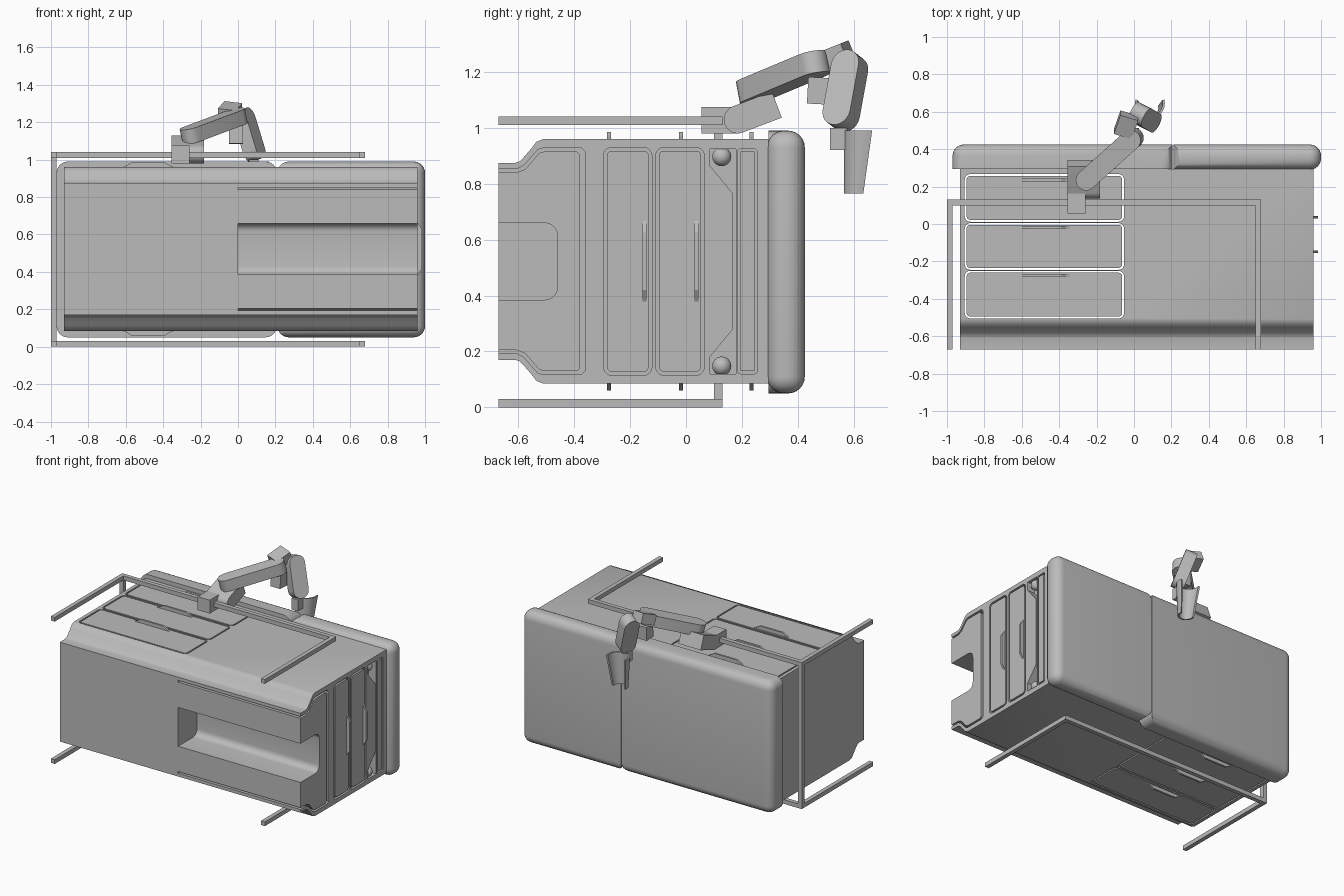
import bpy, bmesh, math
from mathutils import Vector

if "Cube" in bpy.data.objects:
    bpy.data.objects.remove(bpy.data.objects["Cube"])

grey = bpy.data.materials.new("plain_grey")
grey.diffuse_color = (0.5, 0.5, 0.5, 1)
grey.use_nodes = True
grey.node_tree.nodes["Principled BSDF"].inputs["Base Color"].default_value = grey.diffuse_color
MID = 0.5225  # mirror height of the cabinet


def finish(name, bm, smooth=False):
    bmesh.ops.recalc_face_normals(bm, faces=bm.faces)
    me = bpy.data.meshes.new(name)
    bm.to_mesh(me)
    bm.free()
    ob = bpy.data.objects.new(name, me)
    bpy.context.collection.objects.link(ob)
    me.materials.append(grey)
    if smooth:
        shade(ob)
    return ob


def shade(ob):
    bpy.ops.object.select_all(action='DESELECT')
    ob.select_set(True)
    bpy.context.view_layer.objects.active = ob
    bpy.ops.object.shade_smooth_by_angle(angle=math.radians(35))


def place(axis, p, t):
    return {'x': (t, p[0], p[1]), 'y': (p[0], t, p[1]), 'z': (p[0], p[1], t)}[axis]


def prism(name, pts, axis, lo, hi, smooth=False):
    bm = bmesh.new()
    a = [bm.verts.new(place(axis, p, lo)) for p in pts]
    b = [bm.verts.new(place(axis, p, hi)) for p in pts]
    bm.faces.new(a)
    bm.faces.new(b)
    for i in range(len(a)):
        j = (i + 1) % len(a)
        bm.faces.new((a[i], a[j], b[j], b[i]))
    return finish(name, bm, smooth)


def box(name, x0, x1, y0, y1, z0, z1):
    return prism(name, [(x0, y0), (x1, y0), (x1, y1), (x0, y1)], 'z', z0, z1)


def ring(name, outer, inner, axis, lo, hi):
    bm = bmesh.new()
    loops = [[bm.verts.new(place(axis, p, t)) for p in pts]
             for pts, t in ((outer, lo), (outer, hi), (inner, hi), (inner, lo))]
    n = len(outer)
    for k in range(4):
        a, b = loops[k], loops[(k + 1) % 4]
        for i in range(n):
            j = (i + 1) % n
            bm.faces.new((a[i], a[j], b[j], b[i]))
    return finish(name, bm)


def rounded(u0, u1, v0, v1, r, n=5):
    pts = []
    for cu, cv, s in ((u1 - r, v1 - r, 0), (u0 + r, v1 - r, 90), (u0 + r, v0 + r, 180), (u1 - r, v0 + r, 270)):
        for i in range(n + 1):
            t = math.radians(s + 90 * i / n)
            pts.append((cu + r * math.cos(t), cv + r * math.sin(t)))
    return pts


def panel_gap(u0, u1, v0, v1, axis, lo, hi, w=0.01, r=0.03):
    return ring("gap_cutter", rounded(u0, u1, v0, v1, r),
                rounded(u0 + w, u1 - w, v0 + w, v1 - w, r - w), axis, lo, hi)


def slab(name, a, b, side, width, thick, round_a=True, round_b=True):
    """Arm link from a to b, with round or square ends."""
    a, b, side = Vector(a), Vector(b), Vector(side)
    u = (b - a).normalized()
    w = (side - u * side.dot(u)).normalized()
    n = u.cross(w)
    r = width / 2

    def end(c, s, is_round):
        if not is_round:
            return [c - w * r * s, c + w * r * s]
        return [c + u * s * r * math.cos(t) + w * s * r * math.sin(t)
                for t in [math.radians(-90 + 15 * i) for i in range(13)]]
    pts = end(b, 1, round_b) + end(a, -1, round_a)
    bm = bmesh.new()
    f = bm.faces.new([bm.verts.new(p - n * thick / 2) for p in pts])
    ext = bmesh.ops.extrude_face_region(bm, geom=[f])['geom']
    bmesh.ops.translate(bm, vec=n * thick, verts=[v for v in ext if isinstance(v, bmesh.types.BMVert)])
    return finish(name, bm, True)


def cut(ob, cutters):
    bpy.context.view_layer.objects.active = ob
    for c in cutters:
        m = ob.modifiers.new("cut", 'BOOLEAN')
        m.operation, m.solver, m.object = 'DIFFERENCE', 'EXACT', c
        bpy.ops.object.modifier_apply(modifier=m.name)
        bpy.data.objects.remove(c)


def mirrored(half):
    return half + [(y, 2 * MID - z) for y, z in reversed(half)]


# Cabinet body: stepped front corners, hollow behind the drawer side
half = [(-0.67, 0.875), (-0.61, 0.875), (-0.59, 0.868), (-0.575, 0.885),
        (-0.55, 0.93), (-0.535, 0.95), (-0.51, 0.96), (0.295, 0.96)]
half[2] = (-0.595, 0.88)
half[3] = (-0.58, 0.895)
body = prism("cabinet_body", mirrored(half), 'x', -0.93, 0.96)
cutters = [box("hollow", -0.915, -0.04, -0.52, 0.28, 0.105, 0.94)]

# Front slot, running out through the right end
cutters.append(prism("slot", rounded(-0.85, -0.46, 0.385, 0.66, 0.045), 'x', 0, 1.1))

# Groove around the front sliding block
go = [(-0.75, 0.852), (-0.605, 0.852), (-0.58, 0.865), (-0.53, 0.922), (-0.51, 0.928), (-0.375, 0.928), (-0.36, 0.913)]
gi = [(-0.74, 0.84), (-0.607, 0.84), (-0.575, 0.852), (-0.525, 0.91), (-0.507, 0.915), (-0.39, 0.915), (-0.38, 0.905)]
cutters.append(ring("block_groove", mirrored(go), mirrored(gi), 'x', 0, 1.1))

# Drawer outlines on top and bottom, panel outlines on the right end
for y0, y1 in ((-0.505, -0.25), (-0.245, 0.005), (0.012, 0.267)):
    cutters.append(panel_gap(-0.905, -0.053, y0, y1, 'z', 0.02, 1.05))
for y0, y1 in ((-0.295, -0.122), (-0.108, 0.065)):
    cutters.append(panel_gap(y0, y1, 0.115, 0.93, 'x', 0.935, 1.05, 0.012))
cutters.append(panel_gap(0.185, 0.255, 0.12, 0.925, 'x', 0.935, 1.05, 0.01, 0.012))

# Corner pockets with a narrow channel between them
pocket = [(0.085, 0.925), (0.085, 0.865), (0.168, 0.765)]
pocket = pocket + [(y, 2 * MID - z) for y, z in reversed(pocket)] + [(0.178, 0.12), (0.178, 0.925)]
cutters.append(prism("pocket", pocket, 'x', 0.9, 1.1))
cut(body, cutters)
shade(body)

# Knobs in the pockets
for i, z in enumerate((0.897, 2 * MID - 0.897)):
    bm = bmesh.new()
    bmesh.ops.create_uvsphere(bm, u_segments=24, v_segments=12, radius=0.034)
    bmesh.ops.translate(bm, vec=(0.925, 0.128, z), verts=bm.verts)
    finish("end_knob", bm, True)

# Drawer handles on top and bottom, and on the right end
for y in (-0.275, -0.018, 0.235):
    pts = [(-0.63, 0.955), (-0.59, 0.972), (-0.57, 0.985), (-0.39, 0.985), (-0.37, 0.972), (-0.33, 0.955)]
    prism("top_handle", pts, 'y', y - 0.007, y + 0.007)
    prism("bottom_handle", [(x, 2 * MID - z) for x, z in pts], 'y', y - 0.007, y + 0.007)
for y in (-0.148, 0.037):
    prism("end_handle", [(0.955, 0.37), (0.985, 0.42), (0.985, 0.625), (0.955, 0.675)], 'y', y - 0.007, y + 0.007)


# Thick rounded back doors, crisp where they meet
def back_door(name, x0, x1, seam, y0, round_front):
    ob = box(name, x0, x1, y0, 0.425, 0.05, 0.99)
    bm = bmesh.new()
    bm.from_mesh(ob.data)
    keep = []
    for e in bm.edges:
        a, b = e.verts[0].co, e.verts[1].co
        upright = abs(a.z - b.z) > 0.1
        front = max(a.y, b.y) < y0 + 0.01
        if not (upright and abs(a.x - seam) < 0.01) and (round_front or not front):
            keep.append(e)
    bmesh.ops.bevel(bm, geom=keep, offset=0.06, segments=6, profile=0.5, affect='EDGES')
    bm.to_mesh(ob.data)
    bm.free()
    shade(ob)


back_door("back_door_left", -0.97, 0.207, 0.207, 0.295, False)
back_door("back_door_right", 0.211, 1.0, 0.211, 0.29, True)

# Rails above and below, joined by one post
for z in (0.0, 1.01):
    box("cross_rail", -1.0, 0.68, 0.1, 0.13, z, z + 0.03)
    box("left_rail", -1.0, -0.97, -0.67, 0.1, z, z + 0.03)
    box("right_rail", 0.65, 0.68, -0.67, 0.1, z, z + 0.03)
box("rail_post", -1.0, -0.97, 0.1, 0.13, 0.03, 1.01)

# Arm: clamp, base link, upper arm, elbow, forearm
box("rail_clamp", -0.355, -0.26, 0.055, 0.18, 0.98, 1.075)
slab("base_link", (-0.268, 0.185, 1.03), (-0.268, 0.325, 1.083), (0, 0, 1), 0.1, 0.175, True, False)
slab("upper_arm", (-0.25, 0.24, 1.135), (-0.01, 0.455, 1.225), (-0.67, 0.74, 0), 0.11, 0.08)
slab("elbow_barrel", (-0.01, 0.47, 1.085), (-0.01, 0.475, 1.18), (1, 0, 0), 0.075, 0.075, False, False)
slab("elbow_block", (-0.06, 0.48, 1.235), (-0.025, 0.58, 1.275), (1, 0, 0), 0.1, 0.07, False, False)
slab("forearm", (0.035, 0.585, 1.215), (0.085, 0.555, 1.05), (0.45, 0.89, 0), 0.11, 0.08)
box("wrist", 0.06, 0.11, 0.515, 0.575, 0.92, 1.0)

# Open tapered scoop at the end of the arm
bm = bmesh.new()
rows = []
for r, y, z in ((0.08, 0.645, 0.99), (0.055, 0.62, 0.765), (0.045, 0.62, 0.765), (0.068, 0.645, 0.99)):
    rows.append([bm.verts.new((0.085 + r * math.cos(t), y + r * math.sin(t), z))
                 for t in [math.radians(165 + 14 * i) for i in range(16)]])
for k in range(4):
    a, b = rows[k], rows[(k + 1) % 4]
    for i in range(15):
        bm.faces.new((a[i], a[i + 1], b[i + 1], b[i]))
for i in (0, 15):
    bm.faces.new([r[i] for r in rows])
finish("scoop", bm, True)
